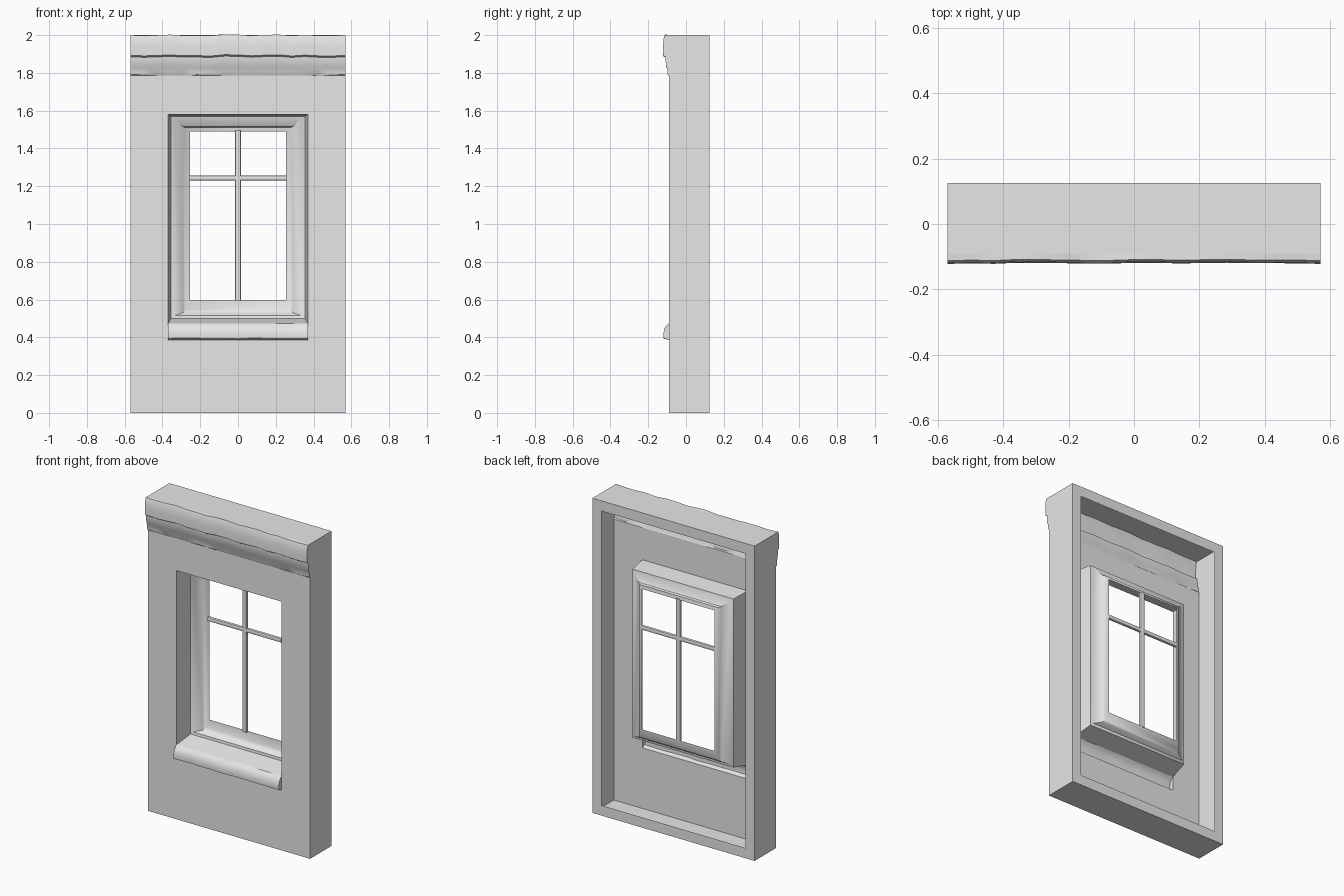
import bpy, bmesh, random
from mathutils import Vector

random.seed(4)
if "Cube" in bpy.data.objects:
    bpy.data.objects.remove(bpy.data.objects["Cube"], do_unlink=True)

plaster = bpy.data.materials.new("pale_grey_plaster")
plaster.use_nodes = True
GREY = (0.8, 0.8, 0.8, 1)
plaster.diffuse_color = GREY
plaster.node_tree.nodes["Principled BSDF"].inputs["Base Color"].default_value = GREY

HALF, FRONT, BACK, TOP = 0.57, -0.09, 0.125, 2.0


def finish(name, bm, angle=0.6):
    mesh = bpy.data.meshes.new(name)
    bm.to_mesh(mesh)
    bm.free()
    mesh.materials.append(plaster)
    obj = bpy.data.objects.new(name, mesh)
    bpy.context.collection.objects.link(obj)
    bpy.ops.object.select_all(action='DESELECT')
    obj.select_set(True)
    bpy.context.view_layer.objects.active = obj
    bpy.ops.object.shade_smooth_by_angle(angle=angle)
    return obj


def rings(name, loops):
    """Join rectangles given as (half width, bottom, top, y)."""
    bm = bmesh.new()
    rows = [[bm.verts.new((sx * w, y, z)) for sx, z in ((-1, b), (1, b), (1, t), (-1, t))]
            for w, b, t, y in loops]
    for a, b in zip(rows, rows[1:]):
        for i in range(4):
            k = (i + 1) % 4
            bm.faces.new((a[i], a[k], b[k], b[i]))
    return finish(name, bm)


def moulding(name, profile, half, count, wobble):
    """Sweep a (y, z) profile along x with slightly worn edges and closed ends."""
    bm = bmesh.new()
    cols = []
    for i in range(count + 1):
        dy, dz = random.uniform(0, wobble), random.uniform(-wobble, wobble)
        col = []
        for j, (y, z) in enumerate(profile):
            worn = 0 < j < len(profile) - 1 and 0 < i < count
            x = half * (2 * i / count - 1)
            col.append(bm.verts.new((x, y + dy * worn, z + dz * worn)))
        cols.append(col)
    for a, b in zip(cols, cols[1:]):
        for j in range(len(profile) - 1):
            bm.faces.new((a[j], a[j + 1], b[j + 1], b[j]))
    bm.faces.new(cols[-1])
    bm.faces.new(cols[0][::-1])
    return finish(name, bm)


def bar(name, centre, size):
    bm = bmesh.new()
    bmesh.ops.create_cube(bm, size=1)
    for v in bm.verts:
        v.co = Vector(centre) + v.co * Vector(size)
    long_axis = max(range(3), key=lambda k: size[k])
    edges = [e for e in bm.edges
             if abs((e.verts[0].co - e.verts[1].co)[long_axis]) > 0.1]
    bmesh.ops.bevel(bm, geom=edges, offset=0.006, segments=2, affect='EDGES', profile=0.5)
    return finish(name, bm)


# Hollow outer case with a thin flange around the open back
rings("wall_case", [(0.505, 0.065, 1.935, BACK), (HALF, 0, TOP, BACK), (HALF, 0, TOP, FRONT)])

# Front wall sheet with the window opening
rings("front_wall", [(HALF, 0, 1.785, FRONT), (0.37, 0.385, 1.58, FRONT)])

# Deep reveal stepping in to the sash
rings("window_reveal", [
    (0.37, 0.473, 1.58, FRONT), (0.355, 0.5, 1.57, 0.03), (0.338, 0.515, 1.56, 0.035),
    (0.29, 0.53, 1.515, 0.06), (0.28, 0.545, 1.51, 0.072), (0.255, 0.598, 1.49, 0.08)])

# Cornice and sill
moulding("cornice", [
    (FRONT, TOP), (-0.112, TOP), (-0.119, 1.98), (-0.122, 1.94), (-0.122, 1.893),
    (-0.109, 1.885), (-0.106, 1.835), (-0.099, 1.825), (-0.097, 1.792), (FRONT, 1.785)],
    HALF, 16, 0.004)
moulding("window_sill", [
    (FRONT, 0.473), (-0.103, 0.462), (-0.113, 0.447), (-0.12, 0.42),
    (-0.118, 0.395), (FRONT, 0.385)], 0.37, 12, 0.003)

# Glazing bars
bar("vertical_glazing_bar", (0, 0.072, 1.045), (0.03, 0.022, 0.9))
bar("horizontal_glazing_bar", (0, 0.072, 1.243), (0.515, 0.02, 0.026))
